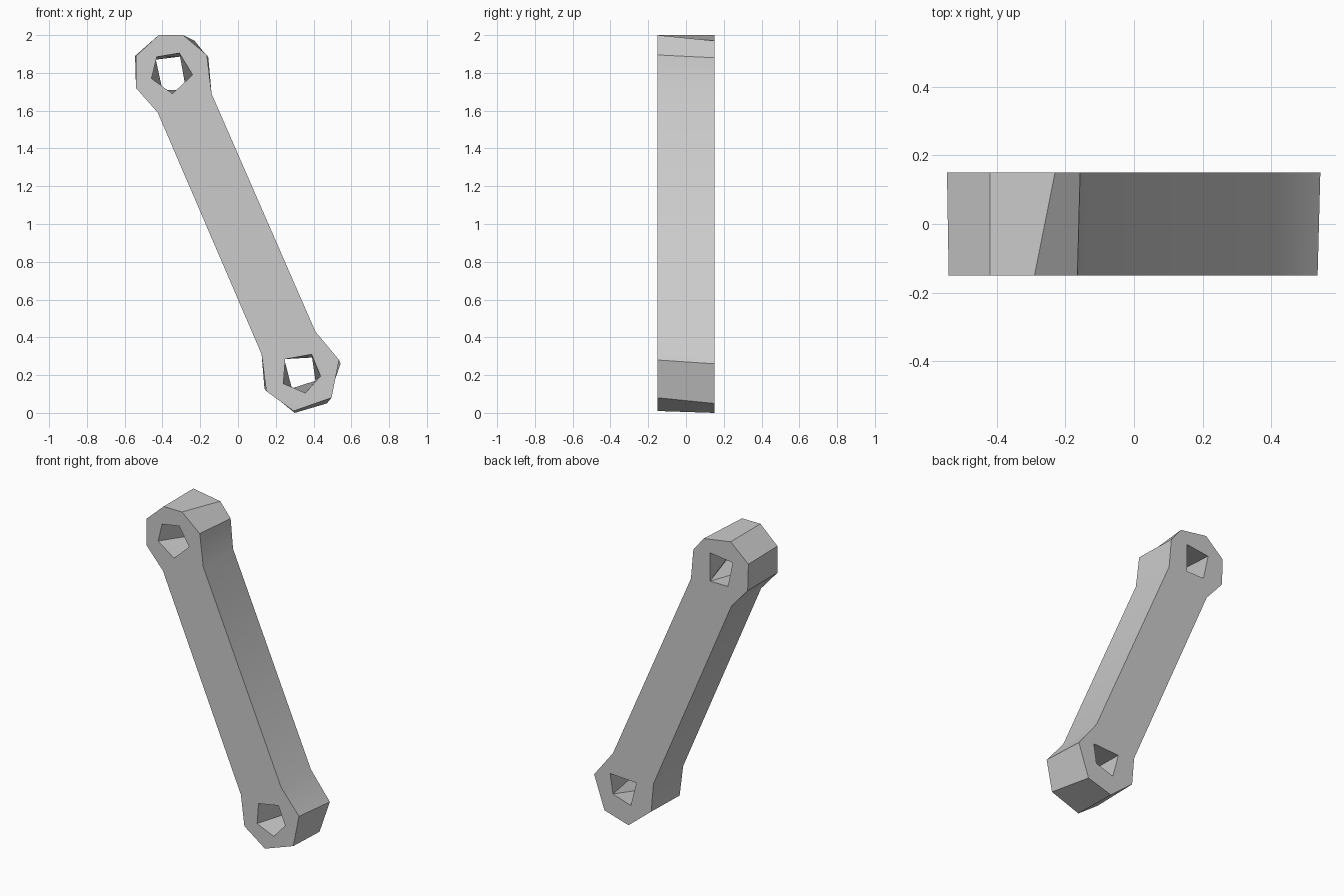
import bpy, bmesh, math

cube = bpy.data.objects.get("Cube")
if cube:
    bpy.data.objects.remove(cube, do_unlink=True)

HALF = 0.15  # half thickness of the link

# Outline of each side, clockwise from the upper end
front_outline = [(-.54, 1.72), (-.54, 1.89), (-.42, 2), (-.29, 2), (-.165, 1.895), (-.14, 1.69),
                 (.41, .43), (.535, .28), (.495, .08), (.295, .01), (.15, .115), (.125, .31), (-.425, 1.59)]
back_outline = [(-.54, 1.72), (-.545, 1.89), (-.42, 2), (-.23, 1.97), (-.157, 1.88), (-.14, 1.69),
                (.41, .43), (.543, .26), (.47, .05), (.3, 0), (.14, .13), (.125, .31), (-.425, 1.59)]

# Holes: five corners in front taper to four behind (one corner repeats)
holes = [
    ([(-.43, 1.885), (-.31, 1.905), (-.24, 1.79), (-.347, 1.69), (-.458, 1.77)],
     [(-.435, 1.87), (-.275, 1.89), (-.275, 1.71), (-.275, 1.71), (-.4, 1.71)]),
    ([(.25, .285), (.39, .31), (.437, .195), (.357, .105), (.24, .155)],
     [(.245, .285), (.43, .295), (.41, .17), (.41, .17), (.285, .13)]),
]

bm = bmesh.new()


def make_loop(points, y):
    """One vertex per distinct point; repeated points share a vertex."""
    verts = {}
    for p in points:
        if p not in verts:
            verts[p] = bm.verts.new((p[0], y, p[1]))
    return [verts[p] for p in points]


def wall(front_points, back_points):
    """Join a front loop to a back loop and return the rim edges."""
    a, b = make_loop(front_points, -HALF), make_loop(back_points, HALF)
    rims = ([], [])
    for i in range(len(a)):
        j = (i + 1) % len(a)
        corners = list(dict.fromkeys((a[i], a[j], b[j], b[i])))
        bm.faces.new(corners)
        rims[0].append(bm.edges.get((a[i], a[j])))
        if b[i] != b[j]:
            rims[1].append(bm.edges.get((b[i], b[j])))
    return rims


# Outer wall and hole walls
rims = [wall(front_outline, back_outline)] + [wall(f, b) for f, b in holes]

# Flat front and back, with the holes left open
for side, direction in ((0, -1), (1, 1)):
    edges = [e for rim in rims for e in rim[side]]
    bmesh.ops.triangle_fill(bm, edges=edges, use_beauty=True, normal=(0, direction, 0))
bmesh.ops.recalc_face_normals(bm, faces=bm.faces[:])

mesh = bpy.data.meshes.new("link_bar")
bm.to_mesh(mesh)
bm.free()
link_bar = bpy.data.objects.new("link_bar", mesh)
bpy.context.collection.objects.link(link_bar)

# Plain grey
grey = bpy.data.materials.new("light_grey")
grey.use_nodes = True
colour = (0.6, 0.6, 0.6, 1)
grey.diffuse_color = colour
grey.node_tree.nodes["Principled BSDF"].inputs["Base Color"].default_value = colour
mesh.materials.append(grey)

# Soft shading with crisp rims
bpy.ops.object.select_all(action='DESELECT')
link_bar.select_set(True)
bpy.context.view_layer.objects.active = link_bar
bpy.ops.object.shade_smooth_by_angle(angle=math.radians(30))
